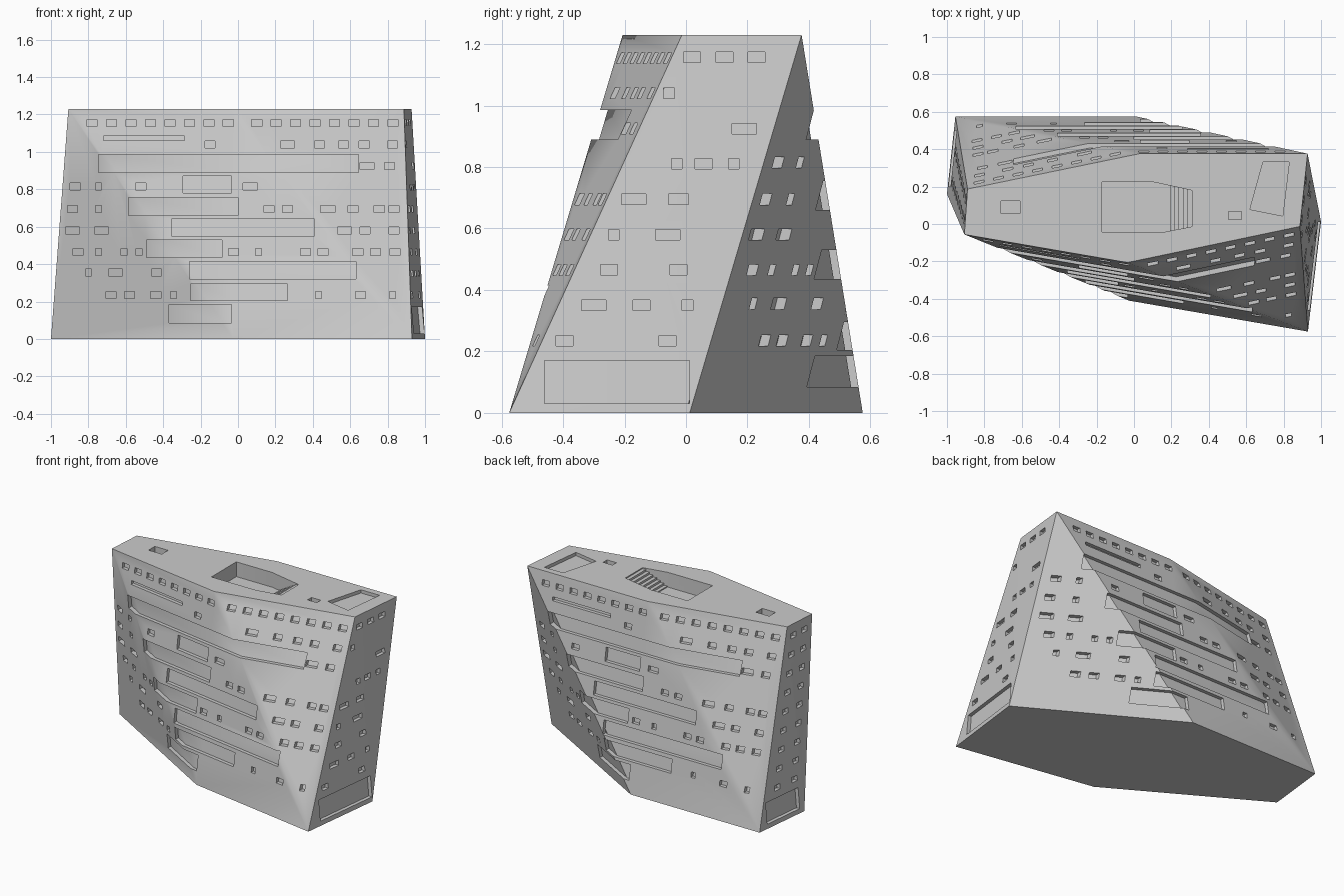
import bpy, bmesh
from mathutils import Vector

if "Cube" in bpy.data.objects:
    bpy.data.objects.remove(bpy.data.objects["Cube"])

H = 1.23
DEPTH = 0.024
# Footprint and roof outline, counter-clockwise from the front fold
BASE = [(-.025, -.41), (.93, -.575), (1.0, .012), (.012, .575), (-.955, .575), (-1.0, .16)]
ROOF = [(-.035, -.206), (.887, -.013), (.928, .376), (.03, .376), (-.89, .187), (-.907, -.056)]


def finish(name, bm):
    bmesh.ops.recalc_face_normals(bm, faces=bm.faces)
    me = bpy.data.meshes.new(name)
    bm.to_mesh(me)
    bm.free()
    ob = bpy.data.objects.new(name, me)
    bpy.context.collection.objects.link(ob)
    return ob


def inset(ring, d):
    out = []
    for i, p in enumerate(ring):
        p = Vector(p)
        a = (p - Vector(ring[i - 1])).normalized()
        b = (Vector(ring[(i + 1) % len(ring)]) - p).normalized()
        na, nb = Vector((-a.y, a.x)), Vector((-b.y, b.x))
        out.append(p + (na + nb) * d / (1 + na.dot(nb)))
    return out


def hull(name, d):
    """Tapered six-sided block whose twisted walls fold along a diagonal."""
    bm = bmesh.new()
    lo = [bm.verts.new((p[0], p[1], 0)) for p in inset(BASE, d)]
    hi = [bm.verts.new((p[0], p[1], H)) for p in inset(ROOF, d)]
    for i in range(6):
        j = (i + 1) % 6
        bm.faces.new((lo[i], lo[j], hi[i]))
        bm.faces.new((lo[j], hi[j], hi[i]))
    bm.faces.new(lo[::-1])
    bm.faces.new(hi)
    return finish(name, bm)


def prism(bm, pts, a, b, axis):
    place = {'X': lambda u, v, w: (w, u, v), 'Y': lambda u, v, w: (u, w, v),
             'Z': lambda u, v, w: (u, v, w)}[axis]
    r0 = [bm.verts.new(place(u, v, a)) for u, v in pts]
    r1 = [bm.verts.new(place(u, v, b)) for u, v in pts]
    n = len(pts)
    bm.faces.new(r0)
    bm.faces.new(r1)
    for i in range(n):
        bm.faces.new((r0[i], r0[(i + 1) % n], r1[(i + 1) % n], r1[i]))


def rect(u0, u1, v0, v1):
    return [(u0, v0), (u1, v0), (u1, v1), (u0, v1)]


def boolean(ob, other, op='DIFFERENCE'):
    m = ob.modifiers.new("cut", 'BOOLEAN')
    m.operation, m.object, m.solver = op, other, 'EXACT'
    dg = bpy.context.evaluated_depsgraph_get()
    me = bpy.data.meshes.new_from_object(ob.evaluated_get(dg))
    ob.modifiers.clear()
    ob.data = me


# Facade openings: window centres per storey, grouped by width
NARROW = {.815: [-.745], .695: [-.745], .465: [-.745, -.61, -.53, .11],
          .355: [-.8], .235: [-.345, .43, .825]}
MEDIUM = {1.155: [-.78 + .104 * i for i in range(8)] + [.1 + .104 * i for i in range(8)],
          1.04: [-.15, .435, .565, .675, .825], .925: [.81],
          .815: [-.87, -.52], .695: [-.885, .165, .265, .615, .755, .835],
          .58: [.68, .835], .465: [-.855, -.025, .36, .455, .64, .735, .84],
          .355: [-.435], .235: [-.68, -.58, -.44, .655]}
WIDE = {1.04: [.265], .925: [.69], .815: [.065], .695: [.48],
        .58: [-.885, -.73, .57], .355: [-.655]}
BANDS = [(-.72, -.285, 1.06, 1.085), (-.745, .645, .89, .985), (-.295, -.035, .78, .87),
         (-.585, 0, .66, .755), (-.355, .41, .55, .64), (-.49, -.085, .435, .53),
         (-.26, .63, .32, .415), (-.255, .265, .205, .295), (-.37, -.035, .085, .185)]
openings = list(BANDS)
for rows, w in ((NARROW, .032), (MEDIUM, .054), (WIDE, .076)):
    for z, xs in rows.items():
        openings += [(x - w / 2, x + w / 2, z - .018, z + .018) for x in xs]

# Right wall windows as (centre, width) and the entrance
SIDE = {1.157: [(.02, .055), (.125, .055), (.23, .055)], 1.04: [(-.055, .035)],
        .925: [(.19, .08)], .81: [(-.03, .035), (.057, .055), (.155, .035)],
        .695: [(-.17, .08), (-.025, .065)], .58: [(-.235, .035), (-.06, .08)],
        .465: [(-.25, .055), (-.025, .055)], .35: [(-.3, .08), (-.145, .055), (.005, .035)],
        .235: [(-.395, .055), (-.06, .055)]}

body = hull("building", 0)
core = hull("core", DEPTH)

# Front facade, and the same pattern turned round for the back
front, back = bmesh.new(), bmesh.new()
for x0, x1, z0, z1 in openings:
    prism(front, rect(x0, x1, z0, z1), -.8, .1, 'Y')
    prism(back, rect(-x1, -x0, z0, z1), .12, .8, 'Y')

# Side walls
sides = bmesh.new()
prism(sides, rect(-.46, .012 - .0, .03, .17), .8, 1.2, 'X')
prism(sides, rect(.2, .5, .03, .17), -1.2, -.8, 'X')
for z, wins in SIDE.items():
    for y, w in wins:
        prism(sides, rect(y - w / 2, y + w / 2, z - .017, z + .017), .8, 1.2, 'X')
    t = z / H
    y0, y1 = .16 - .216 * t, .575 - .388 * t
    for u in (.28, .7):
        y = y0 + (y1 - y0) * u
        prism(sides, rect(y - .025, y + .025, z - .017, z + .017), -1.2, -.8, 'X')

cutters = [finish(n, b) for n, b in (("front_cut", front), ("back_cut", back), ("side_cut", sides))]
for c in cutters:
    boolean(c, core)

# Roof courtyard with a flight of steps
steps, rise = 7, .1 / 7
profile = [(-.17, H + .1), (-.17, H - .1), (.168, H - .1)]
for i in range(1, steps + 1):
    x = .168 + (i - 1) * .0235
    z = H - .1 + rise * (i - .5)
    profile += [(x, z), (x + .0235, z)]
profile.append((profile[-1][0], H + .1))
bm = bmesh.new()
prism(bm, profile, -.2, .4, 'Y')
court = finish("court_cut", bm)
bm = bmesh.new()
prism(bm, [(-.171, -.042), (.165, -.042), (.34, -.008), (.34, .173), (.1, .225), (-.171, .225)],
      H - .3, H + .05, 'Z')
outline = finish("court_outline", bm)
boolean(court, outline, 'INTERSECT')

# Roof lights and sunken terrace
bm = bmesh.new()
prism(bm, rect(-.71, -.61, .055, .122), H - .04, H + .1, 'Z')
prism(bm, rect(.505, .575, .024, .066), H - .03, H + .1, 'Z')
prism(bm, [(.62, .078), (.795, .043), (.83, .332), (.69, .332)], H - .022, H + .1, 'Z')
lights = finish("roof_light_cut", bm)

for c in cutters + [court, lights]:
    boolean(body, c)
for c in cutters + [court, lights, outline, core]:
    bpy.data.objects.remove(c)

# Soft folds, crisp openings
bpy.context.view_layer.objects.active = body
body.select_set(True)
bpy.ops.object.shade_smooth_by_angle()
